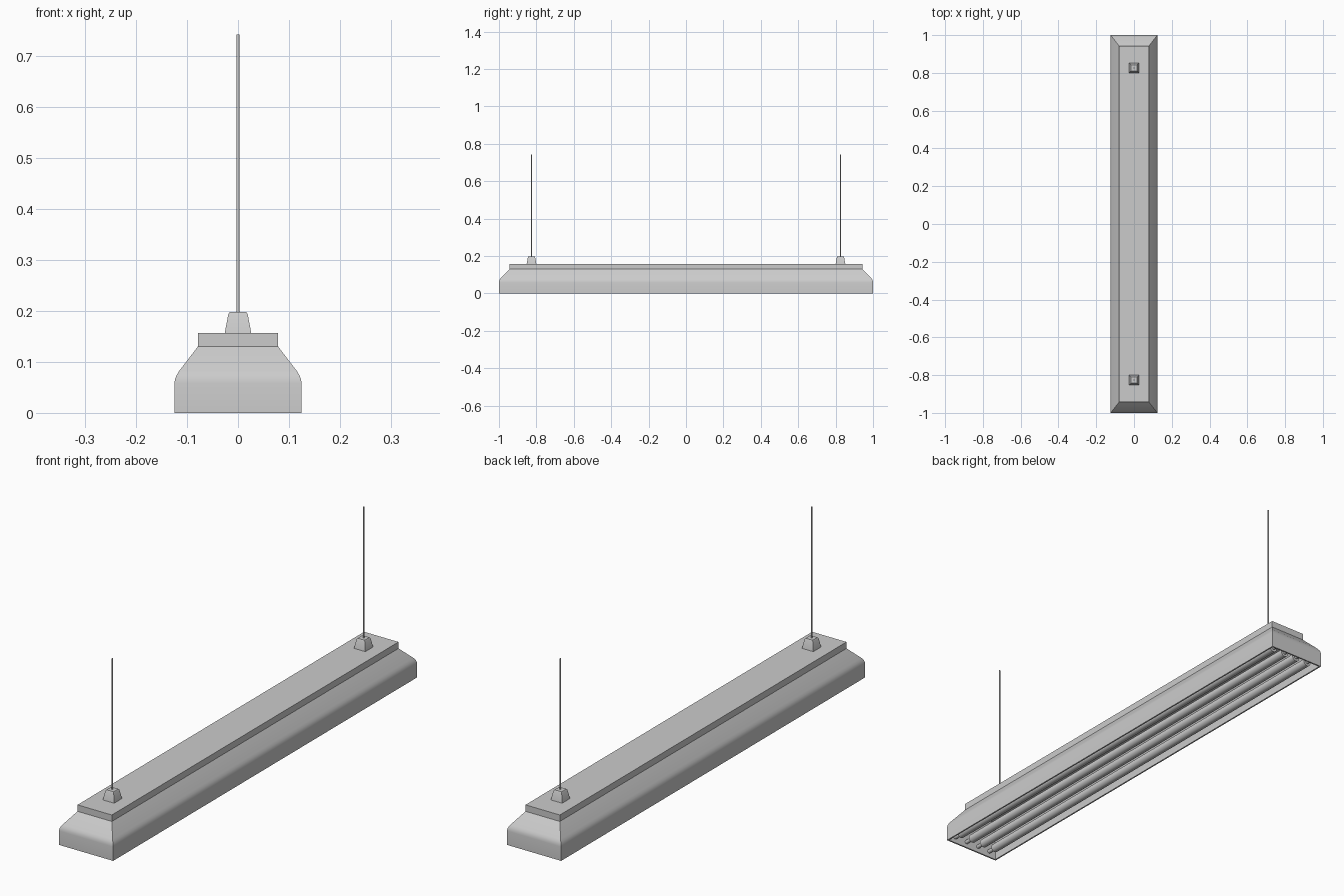
import bpy, bmesh, math

cube = bpy.data.objects.get("Cube")
if cube:
    bpy.data.objects.remove(cube, do_unlink=True)

grey = bpy.data.materials.new("light grey")
grey.use_nodes = True
colour = (0.6, 0.6, 0.6, 1)
grey.diffuse_color = colour
grey.node_tree.nodes["Principled BSDF"].inputs["Base Color"].default_value = colour


def finish(name, bm, angle=35):
    bmesh.ops.recalc_face_normals(bm, faces=bm.faces)
    mesh = bpy.data.meshes.new(name)
    bm.to_mesh(mesh)
    bm.free()
    mesh.materials.append(grey)
    obj = bpy.data.objects.new(name, mesh)
    bpy.context.collection.objects.link(obj)
    bpy.ops.object.select_all(action="DESELECT")
    obj.select_set(True)
    bpy.context.view_layer.objects.active = obj
    bpy.ops.object.shade_smooth_by_angle(angle=math.radians(angle))
    return obj


def rect_loft(name, rings, y=0):
    """Skin rectangular rings of (half width, half length, height), capping both ends."""
    bm = bmesh.new()
    loops = [[bm.verts.new((sx * hx, y + sy * hy, z))
              for sx, sy in ((-1, -1), (1, -1), (1, 1), (-1, 1))] for hx, hy, z in rings]
    for a, b in zip(loops, loops[1:]):
        for i in range(4):
            j = (i + 1) % 4
            bm.faces.new((a[i], a[j], b[j], b[i]))
    bm.faces.new(loops[0])
    bm.faces.new(loops[-1])
    return finish(name, bm)


def cylinder(name, radius, length, sides, location, along_y=False):
    bm = bmesh.new()
    bmesh.ops.create_cone(bm, cap_ends=True, segments=sides,
                          radius1=radius, radius2=radius, depth=length)
    obj = finish(name, bm, 50)
    obj.location = location
    if along_y:
        obj.rotation_euler.x = math.pi / 2
    return obj


# Reflector hood: cavity ceiling, inner wall, rim, rounded shoulder, slope
rect_loft("reflector_hood", [
    (0.074, 0.94, 0.125), (0.112, 0.987, 0.077), (0.119, 0.994, 0.06), (0.119, 0.994, 0),
    (0.125, 1, 0), (0.125, 1, 0.058), (0.1235, 0.9985, 0.067), (0.12, 0.995, 0.075),
    (0.115, 0.989, 0.083), (0.079, 0.943, 0.13)])

# Ballast box on top
rect_loft("ballast_box", [(0.079, 0.943, 0.13), (0.079, 0.943, 0.157)])

# Four lamp tubes with sockets at both ends
for i in range(4):
    x = (i - 1.5) * 0.058
    cylinder(f"lamp_tube_{i + 1}", 0.017, 1.92, 16, (x, 0, 0.024), True)
    for side, end in ((-1, "front"), (1, "back")):
        cylinder(f"{end}_socket_{i + 1}", 0.008, 0.035, 10, (x, side * 0.977, 0.024), True)

# Hanger caps and suspension rods
for side, end in ((-1, "front"), (1, "back")):
    y = side * 0.826
    rect_loft(f"{end}_hanger_cap", [
        (0.026, 0.026, 0.157), (0.019, 0.019, 0.194), (0.016, 0.016, 0.198)], y)
    cylinder(f"{end}_suspension_rod", 0.003, 0.547, 12, (0, y, 0.4695))
